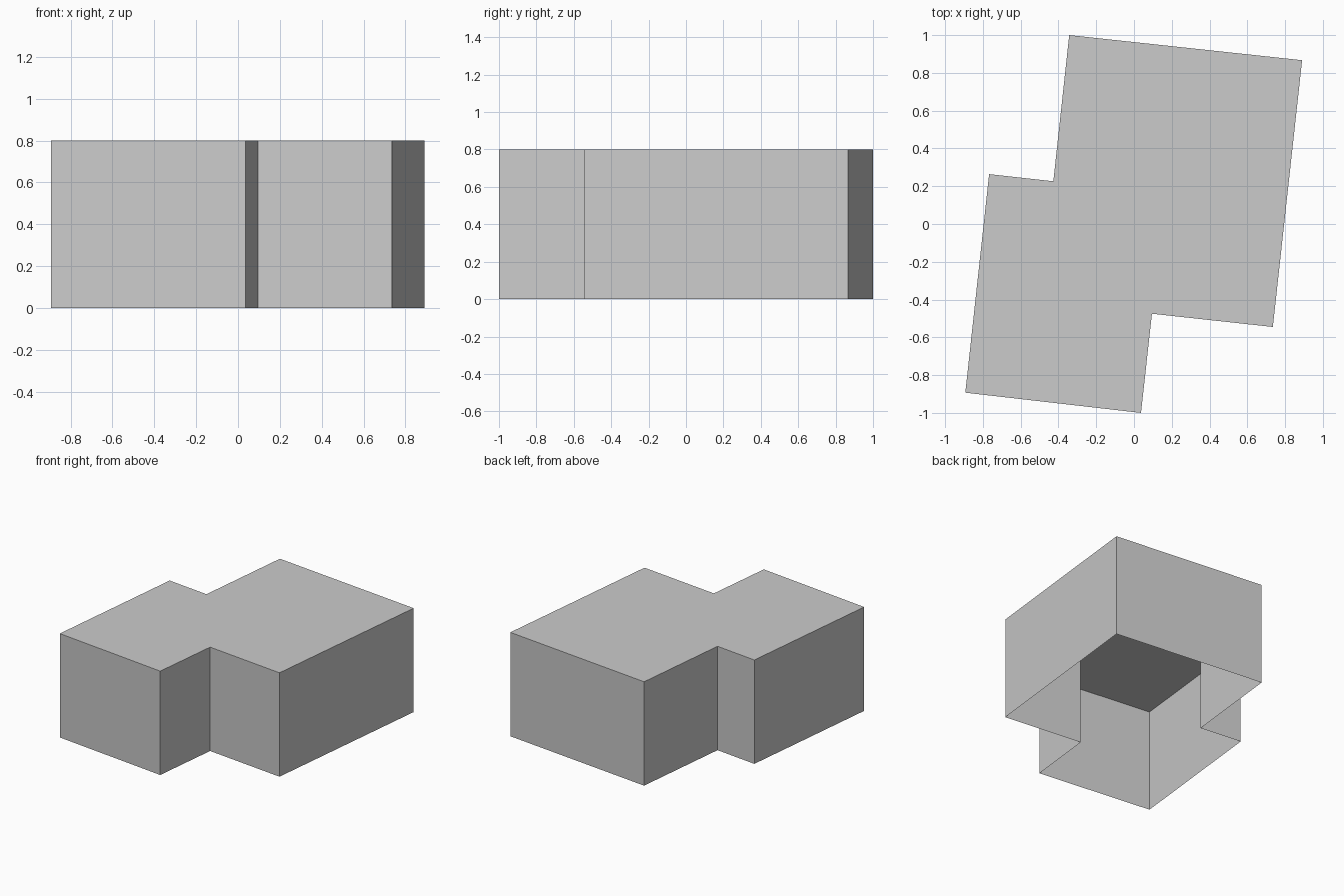
import bpy
import bmesh

cube = bpy.data.objects.get("Cube")
if cube:
    bpy.data.objects.remove(cube, do_unlink=True)

HEIGHT = 0.8

# Footprint of two overlapping wings, counter-clockwise from above
FOOTPRINT = [
    (-0.893, -0.893), (0.037, -1.0), (0.095, -0.475), (0.735, -0.545),
    (0.89, 0.867), (-0.343, 1.0), (-0.427, 0.226), (-0.767, 0.264),
]


def flat_material(name, color):
    mat = bpy.data.materials.new(name)
    mat.use_nodes = True
    mat.diffuse_color = color
    mat.node_tree.nodes["Principled BSDF"].inputs["Base Color"].default_value = color
    return mat


# Thin shell: flat roof and outer walls, open underneath
bm = bmesh.new()
base = [bm.verts.new((x, y, 0)) for x, y in FOOTPRINT]
top = [bm.verts.new((x, y, HEIGHT)) for x, y in FOOTPRINT]
bm.faces.new(top)
for i in range(len(base)):
    j = (i + 1) % len(base)
    bm.faces.new((base[i], base[j], top[j], top[i]))

mesh = bpy.data.meshes.new("building_shell")
bm.to_mesh(mesh)
bm.free()
mesh.materials.append(flat_material("light grey", (0.6, 0.6, 0.6, 1)))
building = bpy.data.objects.new("building_shell", mesh)
bpy.context.collection.objects.link(building)
